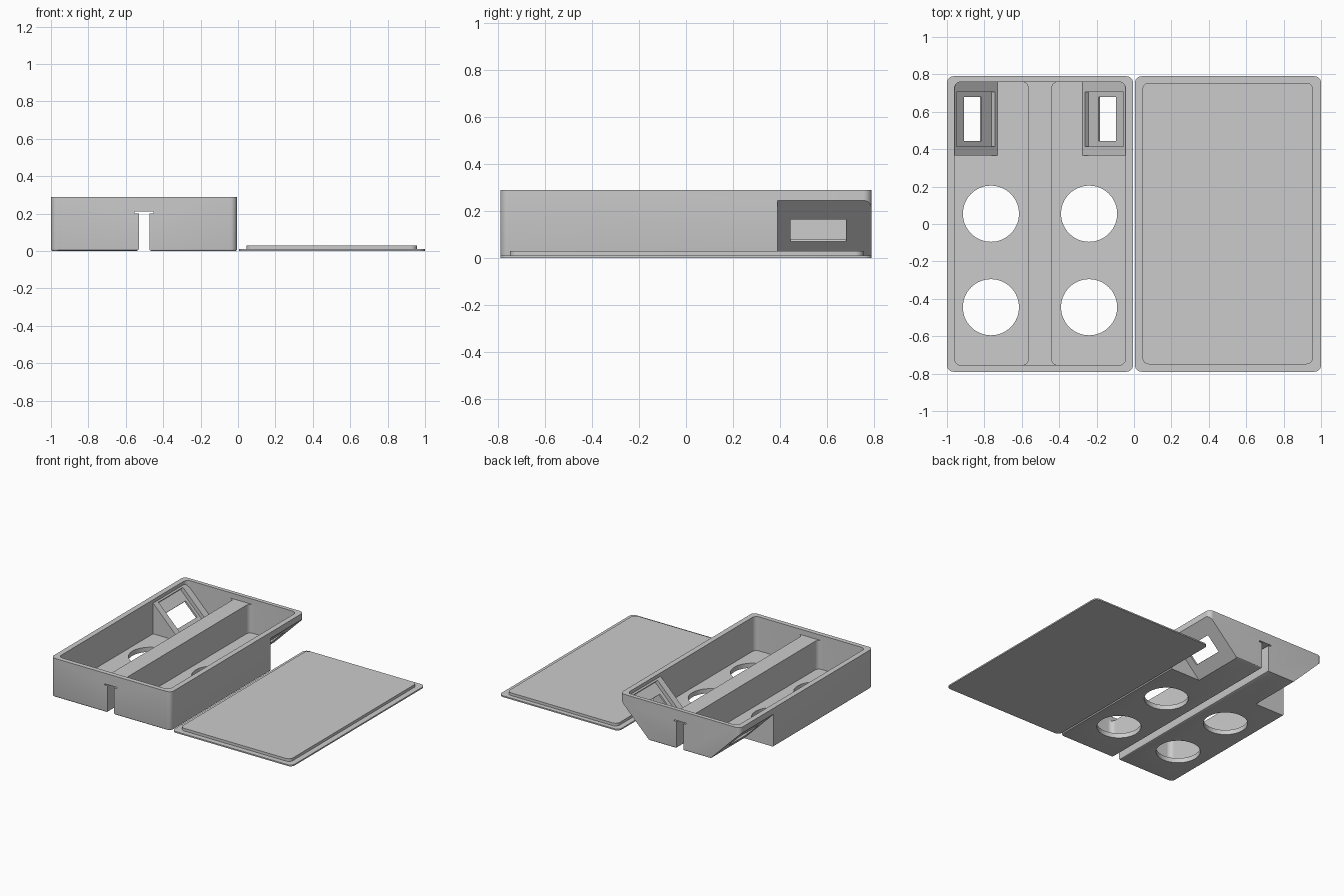
import bpy, bmesh, math

if "Cube" in bpy.data.objects:
    bpy.data.objects.remove(bpy.data.objects["Cube"])

grey = bpy.data.materials.new("light grey plastic")
grey.diffuse_color = (0.6, 0.6, 0.6, 1)
grey.use_nodes = True
grey.node_tree.nodes["Principled BSDF"].inputs["Base Color"].default_value = grey.diffuse_color
MID = -0.5025                      # mirror plane of the box


def finish(name, bm):
    bmesh.ops.recalc_face_normals(bm, faces=bm.faces[:])
    mesh = bpy.data.meshes.new(name)
    bm.to_mesh(mesh)
    bm.free()
    mesh.materials.append(grey)
    ob = bpy.data.objects.new(name, mesh)
    bpy.context.collection.objects.link(ob)
    return ob


def extrude(points, move):
    """Solid made by moving a closed outline along a vector."""
    bm = bmesh.new()
    face = bm.faces.new([bm.verts.new(p) for p in points])
    ext = bmesh.ops.extrude_face_region(bm, geom=[face])["geom"]
    bmesh.ops.translate(bm, vec=move, verts=[g for g in ext if isinstance(g, bmesh.types.BMVert)])
    return bm


def slab(name, x0, x1, y0, y1, z0, z1, r, soften=0):
    """Upright slab with rounded corners and an optional softened bottom edge."""
    pts = []
    for i, (cx, cy) in enumerate(((x1 - r, y1 - r), (x0 + r, y1 - r), (x0 + r, y0 + r), (x1 - r, y0 + r))):
        for k in range(9):
            a = math.pi / 2 * (i + k / 8)
            pts.append((cx + r * math.cos(a), cy + r * math.sin(a), z0))
    bm = extrude(pts, (0, 0, z1 - z0))
    if soften:
        low = [e for e in bm.edges if all(abs(v.co.z - z0) < 1e-5 for v in e.verts)]
        bmesh.ops.bevel(bm, geom=low, offset=soften, segments=3, profile=0.5, affect='EDGES')
    return finish(name, bm)


def prism(name, xz, y0, y1, flip=False):
    """Solid with an x-z cross-section running along y."""
    pts = [(2 * MID - x if flip else x, y0, z) for x, z in xz]
    return finish(name, extrude(pts, (0, y1 - y0, 0)))


def combine(target, tool, op='DIFFERENCE'):
    mod = target.modifiers.new("cut", 'BOOLEAN')
    mod.operation, mod.solver, mod.object = op, 'EXACT', tool
    bpy.context.view_layer.objects.active = target
    bpy.ops.object.modifier_apply(modifier=mod.name)
    bpy.data.objects.remove(tool)


def shade(ob):
    bpy.ops.object.select_all(action='DESELECT')
    ob.select_set(True)
    bpy.context.view_layer.objects.active = ob
    bpy.ops.object.shade_smooth_by_angle(angle=math.radians(30))


# Box shell with a shared upper recess for the lid
box = slab("box", -1, -0.005, -0.79, 0.79, 0, 0.29, 0.035, 0.01)
combine(box, slab("lid_recess", -0.96, -0.045, -0.755, 0.76, 0.25, 0.4, 0.035))

# Two chambers, leaving the centre ridge
for x0, x1 in ((-0.96, -0.565), (-0.44, -0.045)):
    combine(box, slab("chamber", x0, x1, -0.755, 0.76, 0.035, 0.4, 0.035))

# Sloped window housings in the back corners
for flip in (False, True):
    combine(box, prism("housing", [(-0.97, 0.02), (-0.715, 0.02), (-0.97, 0.275)],
                       0.365, 0.77, flip), 'UNION')
    combine(box, prism("corner_cut", [(-1.1, 0.345), (-1.1, -0.1), (-0.655, -0.1)],
                       0.39, 0.9, flip))
    combine(box, prism("screen_recess", [(-0.97, 0.235), (-0.763, 0.028), (-0.693, 0.098), (-0.90, 0.305)],
                       0.415, 0.705, flip))
    h, n = 0.0475, 0.05
    cx, cz = -0.867, 0.122
    combine(box, prism("window", [(cx - h - n, cz + h - n), (cx + h - n, cz - h - n),
                                  (cx + h + n, cz - h + n), (cx - h + n, cz + h + n)],
                       0.445, 0.68, flip))

# Round holes in the floor
for x in (-0.765, -0.24):
    for y in (0.055, -0.445):
        ring = [(x + 0.15 * math.cos(a), y + 0.15 * math.sin(a), -0.1)
                for a in (math.tau * k / 64 for k in range(64))]
        combine(box, finish("hole", extrude(ring, (0, 0, 0.2))))

# T-shaped channel under the ridge, with eased lower edges
half = [(0.06, -0.05), (0.04, 0), (0.031, 0.004), (0.028, 0.012), (0.028, 0.2), (0.05, 0.2), (0.05, 0.21)]
tee = [(MID + x, z) for x, z in half] + [(MID - x, z) for x, z in reversed(half)]
combine(box, prism("channel", tee, -0.9, 0.9))
shade(box)

# Lid lying beside the box, plug side up
lid = slab("lid", 0.005, 1, -0.79, 0.79, 0, 0.01, 0.035)
combine(lid, slab("lid_plug", 0.045, 0.957, -0.75, 0.755, 0.005, 0.03, 0.035), 'UNION')
shade(lid)
